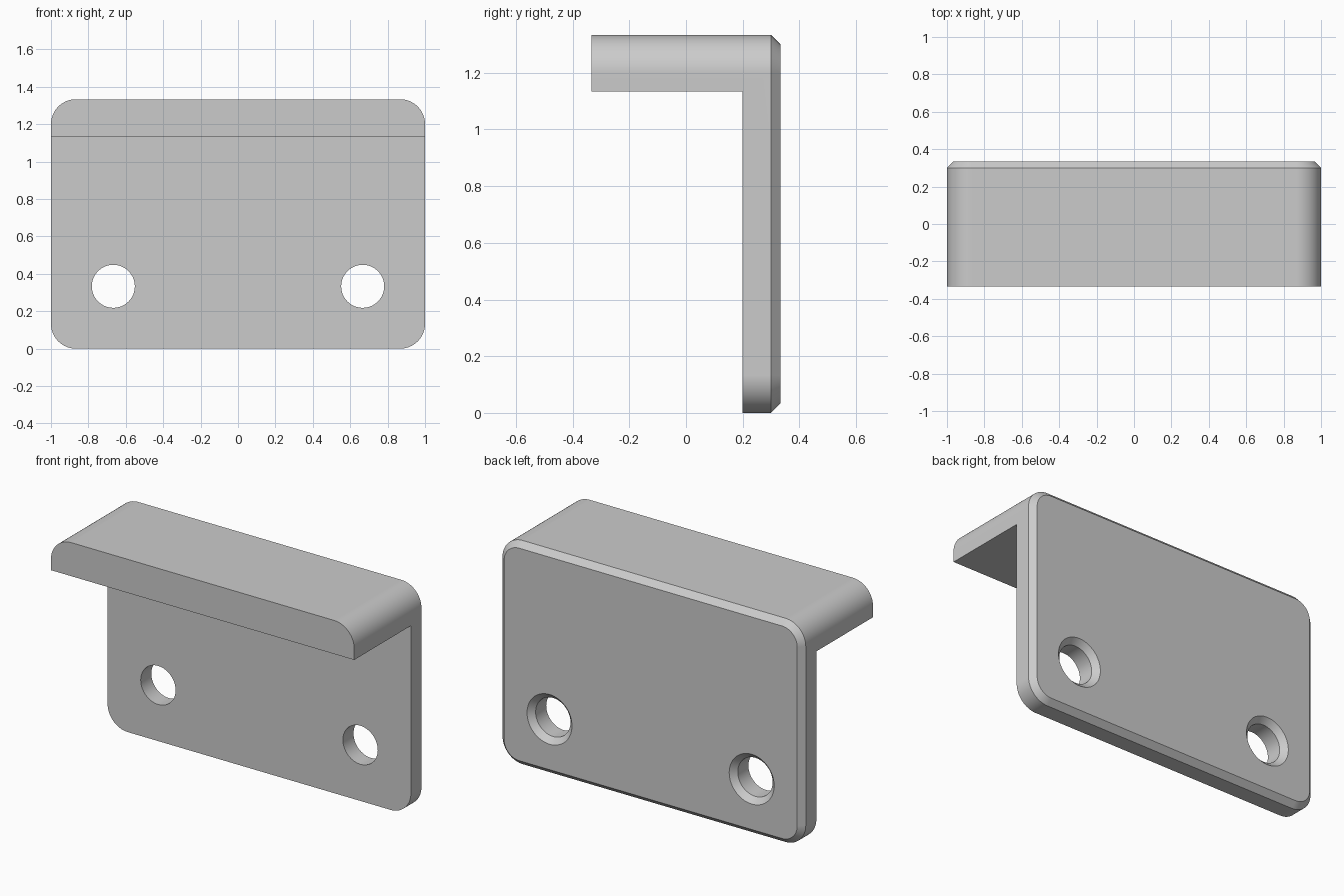
import bpy, bmesh, math

default = bpy.data.objects.get("Cube")
if default:
    bpy.data.objects.remove(default, do_unlink=True)

WIDTH, HEIGHT, DEPTH = 2.0, 4 / 3, 2 / 3
PLATE = 2 / 15       # plate thickness
FLANGE = 0.2         # flange thickness
RADIUS = 2 / 15      # corner radius
CHAMFER = 1 / 30
HOLE = 0.115
FRONT, BACK = -DEPTH / 2, DEPTH / 2

grey = bpy.data.materials.new("light grey")
grey.use_nodes = True
grey.diffuse_color = (0.6, 0.6, 0.6, 1)
grey.node_tree.nodes["Principled BSDF"].inputs["Base Color"].default_value = (0.6, 0.6, 0.6, 1)


def rounded_rect(inset, segments=16):
    """Rounded rectangle in x and z, shrunk by inset."""
    points = []
    for corner, (sx, sz) in enumerate([(1, 1), (-1, 1), (-1, -1), (1, -1)]):
        cx = sx * (WIDTH / 2 - RADIUS)
        cz = HEIGHT / 2 + sz * (HEIGHT / 2 - RADIUS)
        for i in range(segments + 1):
            a = (corner + i / segments) * math.pi / 2
            r = RADIUS - inset
            points.append((cx + r * math.cos(a), cz + r * math.sin(a)))
    return points


def circle(cx, cz, r, segments=64):
    turn = math.tau / segments
    return [(cx + r * math.cos(i * turn), cz + r * math.sin(i * turn)) for i in range(segments)]


def loft(name, sections):
    """Closed solid through (y, outline) sections."""
    bm = bmesh.new()
    rings = [[bm.verts.new((x, y, z)) for x, z in outline] for y, outline in sections]
    for a, b in zip(rings, rings[1:]):
        for i in range(len(a)):
            j = (i + 1) % len(a)
            bm.faces.new((a[i], a[j], b[j], b[i]))
    bm.faces.new(rings[0])
    bm.faces.new(rings[-1])
    bmesh.ops.recalc_face_normals(bm, faces=bm.faces)
    mesh = bpy.data.meshes.new(name)
    bm.to_mesh(mesh)
    bm.free()
    mesh.materials.append(grey)
    obj = bpy.data.objects.new(name, mesh)
    bpy.context.collection.objects.link(obj)
    return obj


# Full-depth rounded block with a chamfered back edge
bracket = loft("angle_bracket", [
    (FRONT, rounded_rect(0)),
    (BACK - CHAMFER, rounded_rect(0)),
    (BACK, rounded_rect(CHAMFER)),
])

# Space below the flange, in front of the plate
top = HEIGHT - FLANGE
cutters = [loft("flange_gap_cutter", [
    (y, [(-1.5, -0.5), (1.5, -0.5), (1.5, top), (-1.5, top)])
    for y in (FRONT - 0.5, BACK - PLATE)
])]

# Screw holes, countersunk at the back
for side, label in ((1, "left"), (-1, "right")):
    cx, cz = side * 2 / 3, 1 / 3
    cutters.append(loft(label + "_hole_cutter", [
        (FRONT - 0.1, circle(cx, cz, HOLE)),
        (BACK - CHAMFER, circle(cx, cz, HOLE)),
        (BACK + CHAMFER, circle(cx, cz, HOLE + 2 * CHAMFER)),
    ]))

bpy.ops.object.select_all(action="DESELECT")
bpy.context.view_layer.objects.active = bracket
bracket.select_set(True)
for cutter in cutters:
    cutter.hide_render = True
    mod = bracket.modifiers.new(cutter.name, "BOOLEAN")
    mod.operation = "DIFFERENCE"
    mod.solver = "EXACT"
    mod.object = cutter
    bpy.ops.object.modifier_apply(modifier=mod.name)
    bpy.data.objects.remove(cutter, do_unlink=True)

# Smooth curves, crisp edges
bpy.ops.object.shade_smooth_by_angle(angle=math.radians(25))
weighted = bracket.modifiers.new("weighted_normals", "WEIGHTED_NORMAL")
weighted.keep_sharp = True
